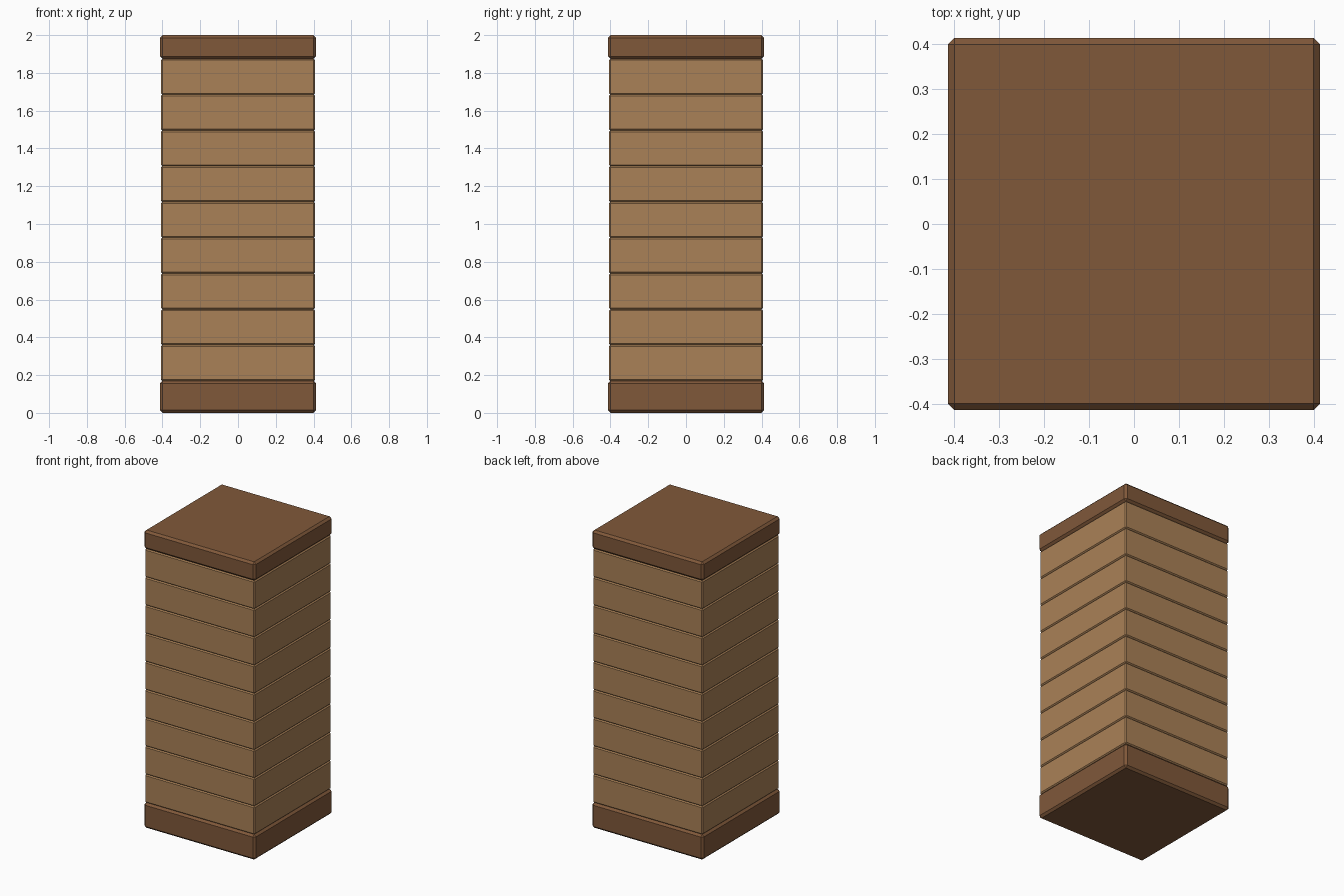
import bpy

if "Cube" in bpy.data.objects:
    bpy.data.objects.remove(bpy.data.objects["Cube"])


def material(name, color):
    m = bpy.data.materials.new(name)
    m.diffuse_color = (*color, 1)
    m.use_nodes = True
    m.node_tree.nodes["Principled BSDF"].inputs["Base Color"].default_value = m.diffuse_color
    return m


light_wood = material("light_wood", (0.402, 0.220, 0.095))
dark_wood = material("dark_wood", (0.216, 0.098, 0.042))


def bevelled_box(name, half, z0, z1, chamfer, mat):
    bpy.ops.mesh.primitive_cube_add(size=1, location=(0, 0, (z0 + z1) / 2))
    ob = bpy.context.object
    ob.name = name
    ob.scale = (2 * half, 2 * half, z1 - z0)
    bpy.ops.object.transform_apply(location=False, rotation=False, scale=True)
    mod = ob.modifiers.new("chamfer", 'BEVEL')
    mod.width = chamfer
    mod.segments = 1
    ob.data.materials.append(mat)
    return ob


# Dark base and lid
BASE_TOP, LID_BOTTOM = 0.17, 1.874
bevelled_box("base", 0.414, 0, BASE_TOP, 0.014, dark_wood)
bevelled_box("lid", 0.414, LID_BOTTOM, 2.0, 0.014, dark_wood)

# Nine stacked planks with chamfered edges forming the grooves
COUNT = 9
pitch = (LID_BOTTOM - BASE_TOP) / COUNT
for i in range(COUNT):
    z = BASE_TOP + i * pitch
    bevelled_box(f"plank_{i + 1}", 0.408, z, z + pitch, 0.007, light_wood)
